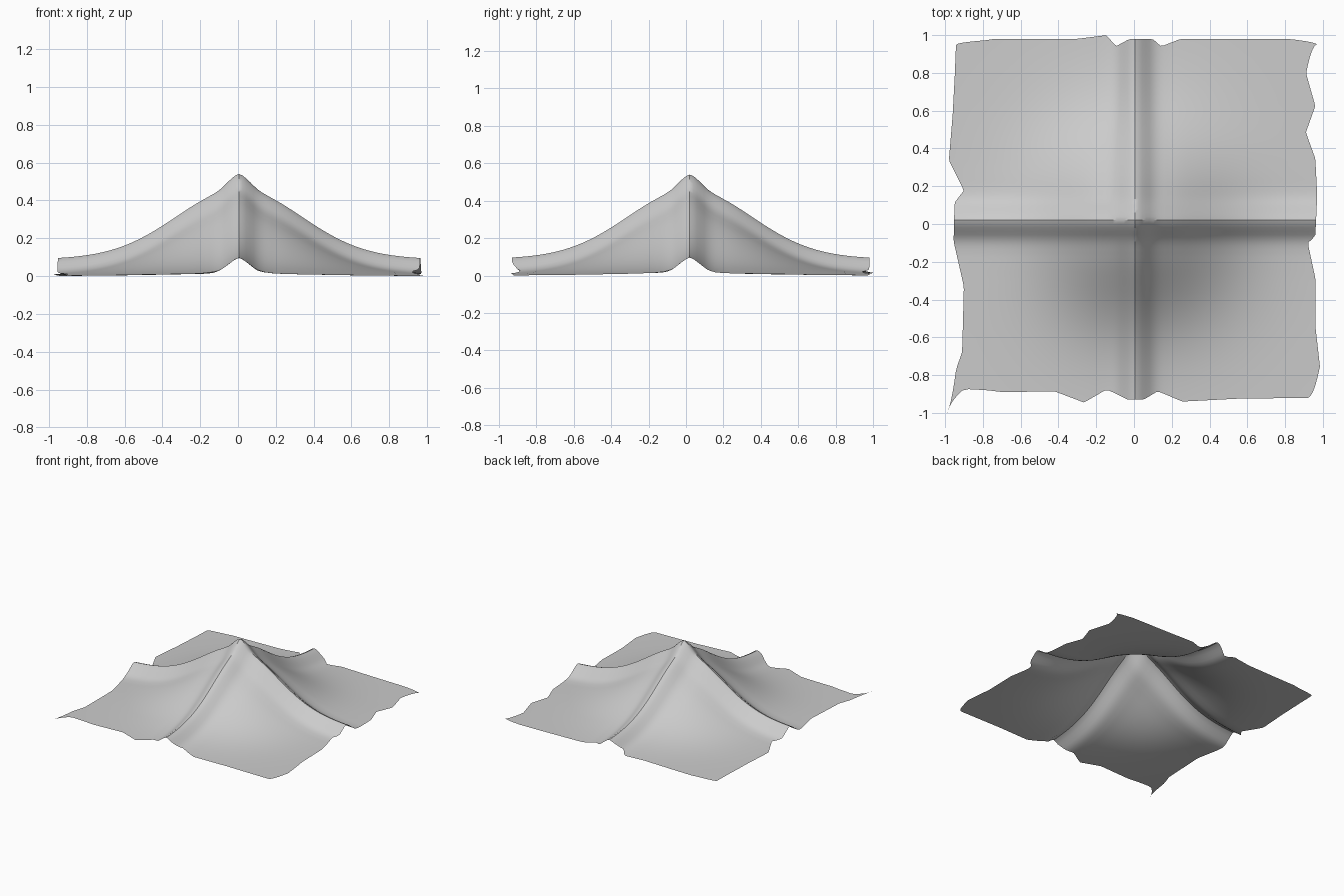
import bpy
import bmesh
import math

cube = bpy.data.objects.get("Cube")
if cube:
    bpy.data.objects.remove(cube, do_unlink=True)

CELLS = 96
RIDGE_X, RIDGE_Y = 0.005, 0.02

# Ragged borders: (position along the side, distance out)
BACK = [(-1, .95), (-.8, .98), (-.33, .98), (-.16, 1), (-.11, .94), (-.03, .98),
        (.1, .98), (.15, .94), (.26, .98), (.86, .98), (1, .95)]
FRONT = [(-1, -1), (-.91, -.87), (-.75, -.89), (-.46, -.885), (-.29, -.945), (-.16, -.875),
         (-.04, -.93), (.05, -.93), (.13, -.885), (.27, -.94), (.58, -.925), (1, -.92)]
RIGHT = [(-1, -.99), (-.75, -.91), (-.38, -.9), (-.12, -.955), (.1, -.95),
         (.17, -.9), (.34, -.98), (.6, -.96), (1, -.94)]
LEFT = [(-1, .92), (-.84, .985), (-.6, .96), (-.33, .96), (-.13, .92), (-.09, .96), (.14, .97),
        (.35, .96), (.5, .91), (.65, .96), (.84, .91), (1, .97)]

# Cross-section of the raised ridges: (distance from the crest, height)
RIDGE = [(0, .09), (.02, .082), (.05, .06), (.08, .036), (.1, .023), (.13, .013),
         (.18, .008), (.3, .006), (.6, .003), (1, 0), (2, 0)]


def sample(points, t):
    """Straight-line interpolation through a short list of points."""
    for (a, p), (b, q) in zip(points, points[1:]):
        if t <= b:
            return p + (q - p) * (t - a) / (b - a)
    return points[-1][1]


def place(u, centre, low, high, along):
    """Even spacing inside, pulled to the ragged border near the rim."""
    blend = max(0, (abs(u) - .85) / .15)
    edge = sample(high if u > 0 else low, along)
    return (centre + u * .93) * (1 - blend) + edge * blend


def height(x, y):
    """A broad hill with two ridges crossing at its top."""
    dx, dy = x - RIDGE_X, y - RIDGE_Y
    hill = .36 * math.exp(-(dx * dx + dy * dy) / .47 ** 2)
    return hill + sample(RIDGE, abs(dx)) + sample(RIDGE, abs(dy))


# Draped sheet
bm = bmesh.new()
bmesh.ops.create_grid(bm, x_segments=CELLS, y_segments=CELLS, size=1)
for vert in bm.verts:
    u, v = vert.co.x, vert.co.y
    x = place(u, RIDGE_X, RIGHT, LEFT, v)
    y = place(v, RIDGE_Y, FRONT, BACK, u)
    vert.co = (x, y, height(x, y))
lowest = min(vert.co.z for vert in bm.verts)
for vert in bm.verts:
    vert.co.z -= lowest
mesh = bpy.data.meshes.new("draped_sheet")
bm.to_mesh(mesh)
bm.free()
sheet = bpy.data.objects.new("draped_sheet", mesh)
bpy.context.collection.objects.link(sheet)

# Plain grey cloth
grey = bpy.data.materials.new("light_grey")
grey.use_nodes = True
colour = (.6, .6, .6, 1)
grey.diffuse_color = colour
grey.node_tree.nodes["Principled BSDF"].inputs["Base Color"].default_value = colour
mesh.materials.append(grey)

bpy.ops.object.select_all(action="DESELECT")
sheet.select_set(True)
bpy.context.view_layer.objects.active = sheet
bpy.ops.object.shade_smooth_by_angle(angle=math.radians(35))
